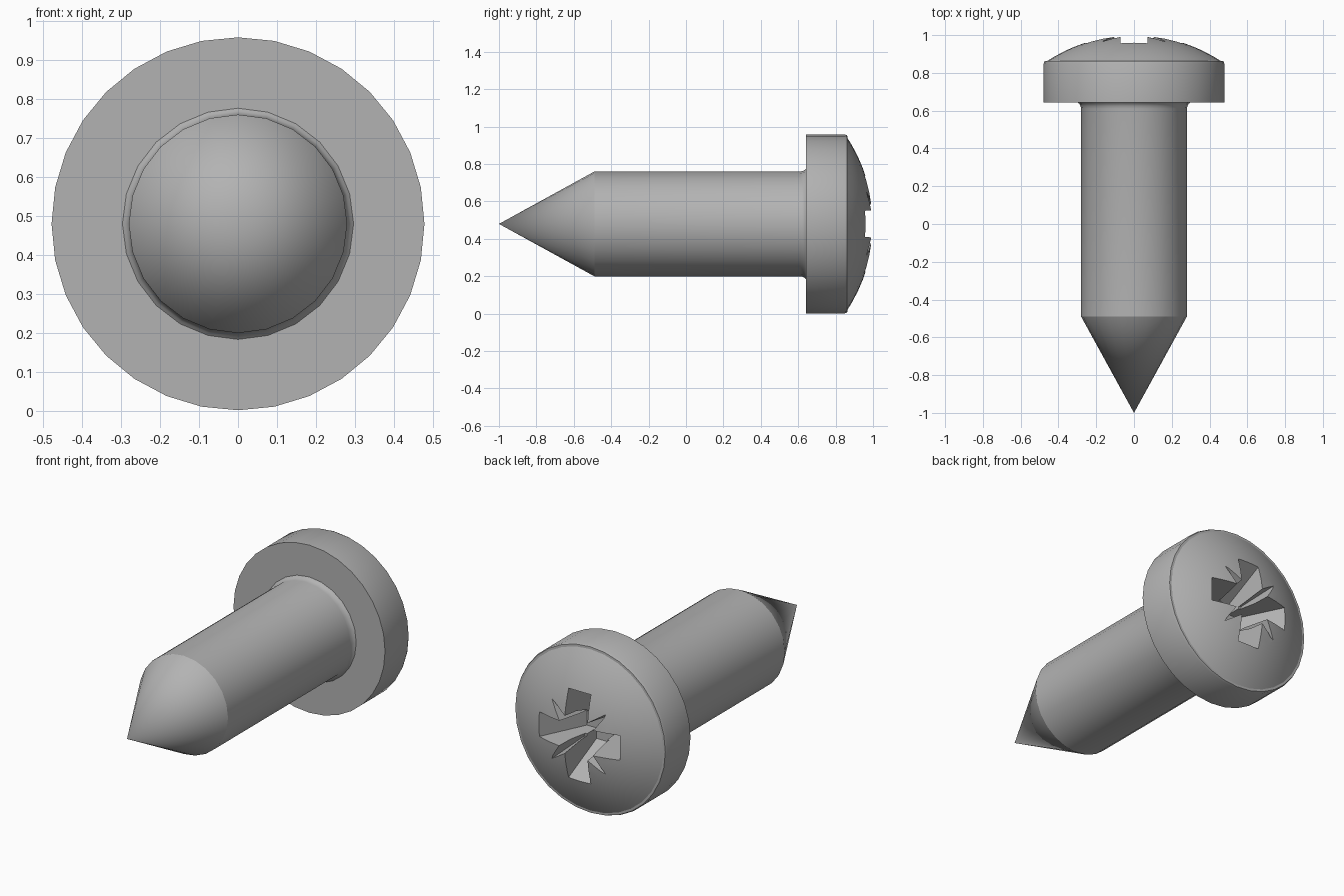
import bpy, bmesh, math
from mathutils import Matrix

if "Cube" in bpy.data.objects:
    bpy.data.objects.remove(bpy.data.objects["Cube"], do_unlink=True)

AXIS_Z = 0.48  # height of the screw's axis

steel = bpy.data.materials.new("grey steel")
steel.use_nodes = True
steel.diffuse_color = (0.45, 0.45, 0.45, 1)
steel.node_tree.nodes["Principled BSDF"].inputs["Base Color"].default_value = (0.45, 0.45, 0.45, 1)


def make_object(name, bm):
    bmesh.ops.recalc_face_normals(bm, faces=bm.faces)
    mesh = bpy.data.meshes.new(name)
    bm.to_mesh(mesh)
    bm.free()
    mesh.materials.append(steel)
    ob = bpy.data.objects.new(name, mesh)
    ob.location.z = AXIS_Z
    bpy.context.collection.objects.link(ob)
    return ob


def lathe(name, profile, sides):
    """Spin (y, radius) points around the y axis."""
    bm = bmesh.new()
    verts = [bm.verts.new((r, y, 0)) for y, r in profile]
    edges = [bm.edges.new(pair) for pair in zip(verts, verts[1:])]
    bmesh.ops.spin(bm, geom=verts + edges, cent=(0, 0, 0), axis=(0, 1, 0),
                   angle=math.tau, steps=sides)
    bmesh.ops.remove_doubles(bm, verts=bm.verts, dist=0.0005)
    return make_object(name, bm)


def tapered_cutter(name, outline_top, outline_bottom, y_top, y_bottom, turn):
    """Join two matching (x, z) outlines into a closed prism, turned on the axis."""
    bm = bmesh.new()
    rings = [[bm.verts.new((x, y, z)) for x, z in outline]
             for outline, y in ((outline_top, y_top), (outline_bottom, y_bottom))]
    n = len(outline_top)
    for ring in rings:
        bm.faces.new(ring)
    for i in range(n):
        j = (i + 1) % n
        bm.faces.new((rings[0][i], rings[0][j], rings[1][j], rings[1][i]))
    bm.transform(Matrix.Rotation(turn, 4, 'Y'))
    ob = make_object(name, bm)
    ob.hide_render = True
    ob.hide_set(True)
    return ob


def box_outline(a, b):
    return [(-a, -b), (a, -b), (a, b), (-a, b)]


def diamond_outline(a, b):
    return [(-a, 0), (0, -b), (a, 0), (0, b)]


# Shank with pointed tip and a small fillet under the head
shank = lathe("shank", [(-1, 0), (-0.49, 0.28), (0.61, 0.28), (0.625, 0.283),
                        (0.636, 0.289), (0.645, 0.3), (0.66, 0.3), (0.66, 0)], 24)

# Pan head: flat underside, straight rim, shallow dome
DOME_R = 0.84
dome = [(1 - DOME_R + math.sqrt(DOME_R ** 2 - r * r), r)
        for r in (0.46, 0.42, 0.36, 0.3, 0.24, 0.18, 0.12, 0.06, 0)]
head = lathe("head", [(0.642, 0), (0.642, 0.478), (0.85, 0.478), (0.862, 0.473)] + dome, 32)

# Cross recess with narrow diagonal ticks
cutters = []
for i in range(2):
    turn = i * math.pi / 2
    cutters.append(tapered_cutter(f"recess_slot_{i + 1}", box_outline(0.29, 0.073),
                                  box_outline(0.12, 0.06), 1.02, 0.72, turn))
    cutters.append(tapered_cutter(f"recess_tick_{i + 1}", diamond_outline(0.28, 0.05),
                                  diamond_outline(0.12, 0.04), 1.02, 0.8, turn + math.pi / 4))

for cutter in cutters:
    cut = head.modifiers.new(cutter.name, 'BOOLEAN')
    cut.operation = 'DIFFERENCE'
    cut.solver = 'EXACT'
    cut.object = cutter

# Bake the recess, then smooth the round surfaces
bpy.context.view_layer.update()
baked = bpy.data.meshes.new_from_object(head.evaluated_get(bpy.context.evaluated_depsgraph_get()))
head.modifiers.clear()
head.data = baked
for cutter in cutters:
    bpy.data.objects.remove(cutter, do_unlink=True)

bpy.ops.object.select_all(action='DESELECT')
for ob in (shank, head):
    ob.select_set(True)
bpy.context.view_layer.objects.active = head
bpy.ops.object.shade_smooth_by_angle(angle=math.radians(25))
